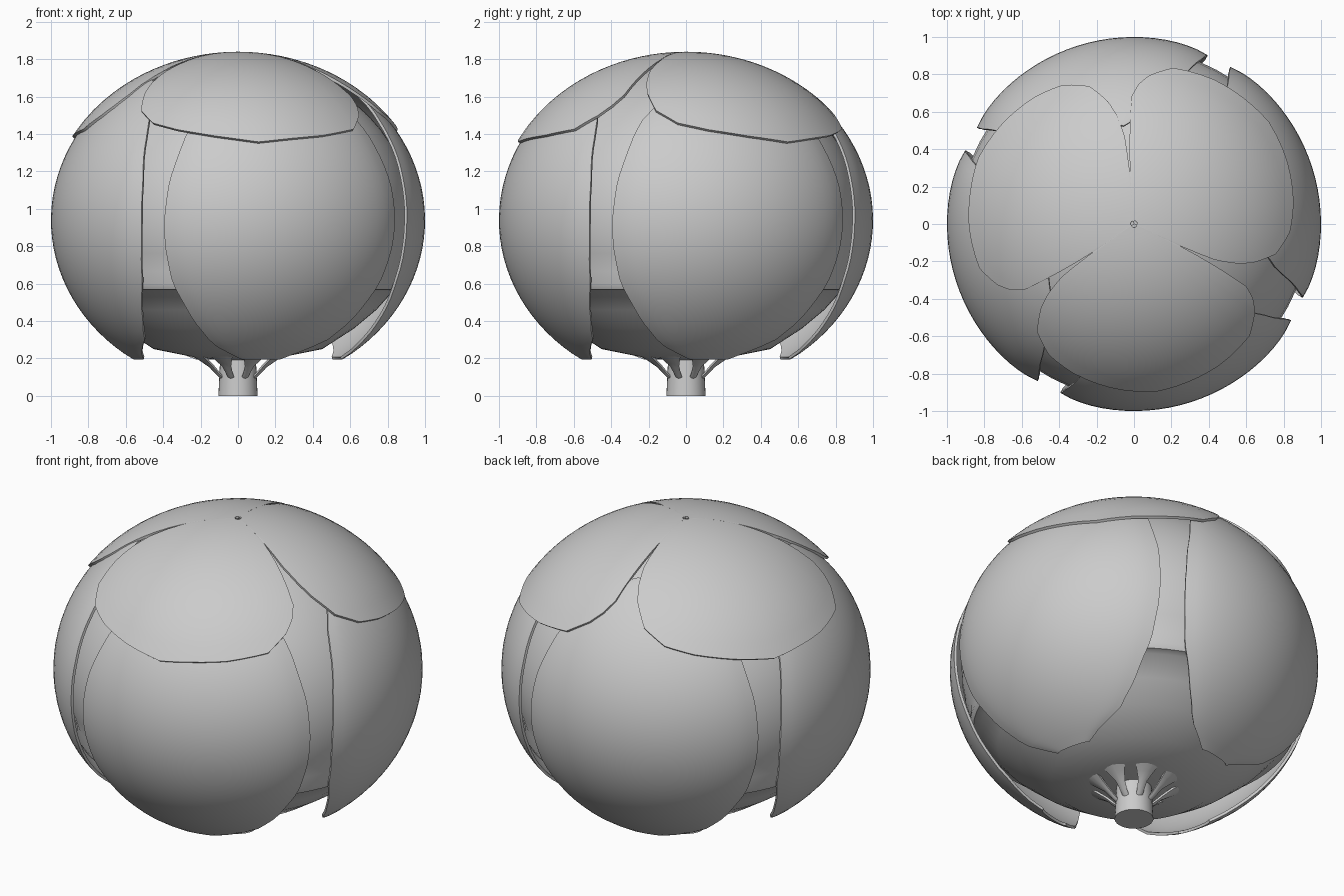
import bpy, math
from math import radians, cos, sin, sqrt

if "Cube" in bpy.data.objects:
    bpy.data.objects.remove(bpy.data.objects["Cube"])

grey = bpy.data.materials.new("soft_grey")
grey.diffuse_color = (0.6, 0.6, 0.6, 1)
grey.use_nodes = True
grey.node_tree.nodes["Principled BSDF"].inputs["Base Color"].default_value = grey.diffuse_color
CZ, H = 0.94, 0.90          # centre height and half height of the bud


def pol(r, deg, z):
    return (r * cos(radians(deg)), r * sin(radians(deg)), z)


def lerp_table(table, x):
    for a, b in zip(table, table[1:]):
        if x <= b[0]:
            t = (x - a[0]) / (b[0] - a[0])
            return [p + (q - p) * t for p, q in zip(a, b)]
    return list(table[-1])


def grid_object(name, rows, thick=0.0, wrap=False):
    n = len(rows[0])
    verts = [p for row in rows for p in row]
    faces = []
    for i in range(len(rows) - 1):
        for j in range(n if wrap else n - 1):
            k = (j + 1) % n
            faces.append((i * n + j, i * n + k, (i + 1) * n + k, (i + 1) * n + j))
    if wrap:
        faces.append(tuple(range(n - 1, -1, -1)))
        faces.append(tuple(range((len(rows) - 1) * n, len(rows) * n)))
    me = bpy.data.meshes.new(name)
    me.from_pydata(verts, [], faces)
    me.materials.append(grey)
    ob = bpy.data.objects.new(name, me)
    bpy.context.collection.objects.link(ob)
    bpy.ops.object.select_all(action='DESELECT')
    ob.select_set(True)
    bpy.context.view_layer.objects.active = ob
    if thick:
        m = ob.modifiers.new("thickness", 'SOLIDIFY')
        m.thickness = thick
        m.offset = -1
        bpy.ops.object.modifier_apply(modifier=m.name)
    bpy.ops.object.shade_smooth_by_angle(angle=radians(35))
    return ob


def lathe(name, profile, sides):
    rows = [[pol(r, 360 * j / sides, z) for j in range(sides)] for r, z in profile]
    return grid_object(name, rows, wrap=True)


# stem
lathe("stem", [(0.105, 0), (0.10, 0.10), (0.095, 0.22)], 32)

# inner bud: bowl below, overlapping step, dome above
profile = [(0.08, 0.19), (0.25, 0.21), (0.45, 0.25), (0.62, 0.36), (0.74, 0.46),
           (0.83, 0.56), (0.87, 0.57), (0.885, 0.60)]
for k in range(17):
    a = radians(-19 + 108.5 * k / 16)
    profile.append((0.935 * cos(a), CZ + 0.84 * sin(a)))
lathe("inner_bud", profile, 64)

# four side petals: height, left and right edge angles from the cardinal direction
SIDE = [(0.195, 2, 24), (0.25, -9, 36), (0.30, -13, 44), (0.40, -17.5, 50), (0.60, -22.5, 56),
        (0.80, -23.6, 58), (0.94, -23.6, 58.5), (1.15, -22.5, 58), (1.40, -19, 55),
        (1.48, -17, 53), (1.60, -10, 47), (1.67, -3, 39), (1.70, 6, 29)]
A0 = math.asin((0.195 - CZ) / H)
A1 = math.asin((1.70 - CZ) / H)
for q in range(4):
    rows = []
    for i in range(33):
        z = CZ + H * sin(A0 + (A1 - A0) * i / 32)
        _, lo, hi = lerp_table(SIDE, z)
        r = sqrt(1 - ((z - CZ) / H) ** 2)
        row = []
        for j in range(25):
            u = j / 24
            curl = 1 - 0.015 * abs(2 * u - 1) ** 8
            row.append(pol(r * curl, 270 + 90 * q + lo + (hi - lo) * u, z))
        rows.append(row)
    grid_object(f"side_petal_{q + 1}", rows, 0.015)

# three top petals: outline as angle and radius
TOP = [(214, 0.20), (216, 0.47), (219, 0.59), (222, 0.67), (228, 0.775), (237, 0.835),
       (248, 0.862), (262, 0.885), (277, 0.905), (289, 0.893), (301, 0.883), (316, 0.86),
       (324, 0.80), (328, 0.75), (331, 0.685), (333, 0.45), (335, 0.20)]
outline = []
for (a, r), (b, s) in zip(TOP, TOP[1:]):
    outline += [(a + (b - a) * t / 3, r + (s - r) * t / 3) for t in range(3)]
outline.append(TOP[-1])
for q in range(3):
    rows = []
    for i in range(17):
        t = 1 - 0.98 * i / 16
        rows.append([pol(r * t, a + 120 * q, CZ + H * sqrt(1 - (r * t / 1.022) ** 2))
                     for a, r in outline])
    grid_object(f"top_petal_{q + 1}", rows, 0.015)

# small sepals flaring from the stem to the underside
SEPAL = [(0.05, 0.11, 0.014), (0.09, 0.085, 0.018), (0.12, 0.11, 0.020), (0.16, 0.15, 0.026),
         (0.21, 0.185, 0.050), (0.26, 0.215, 0.075)]
for q in range(8):
    rows = []
    for r, z, w in SEPAL:
        rows.append([pol(r, 22.5 + 45 * q + math.degrees(w * v / r), z + 0.008 * v * v)
                     for v in (-1, -0.5, 0, 0.5, 1)])
    grid_object(f"sepal_{q + 1}", rows, 0.012)
